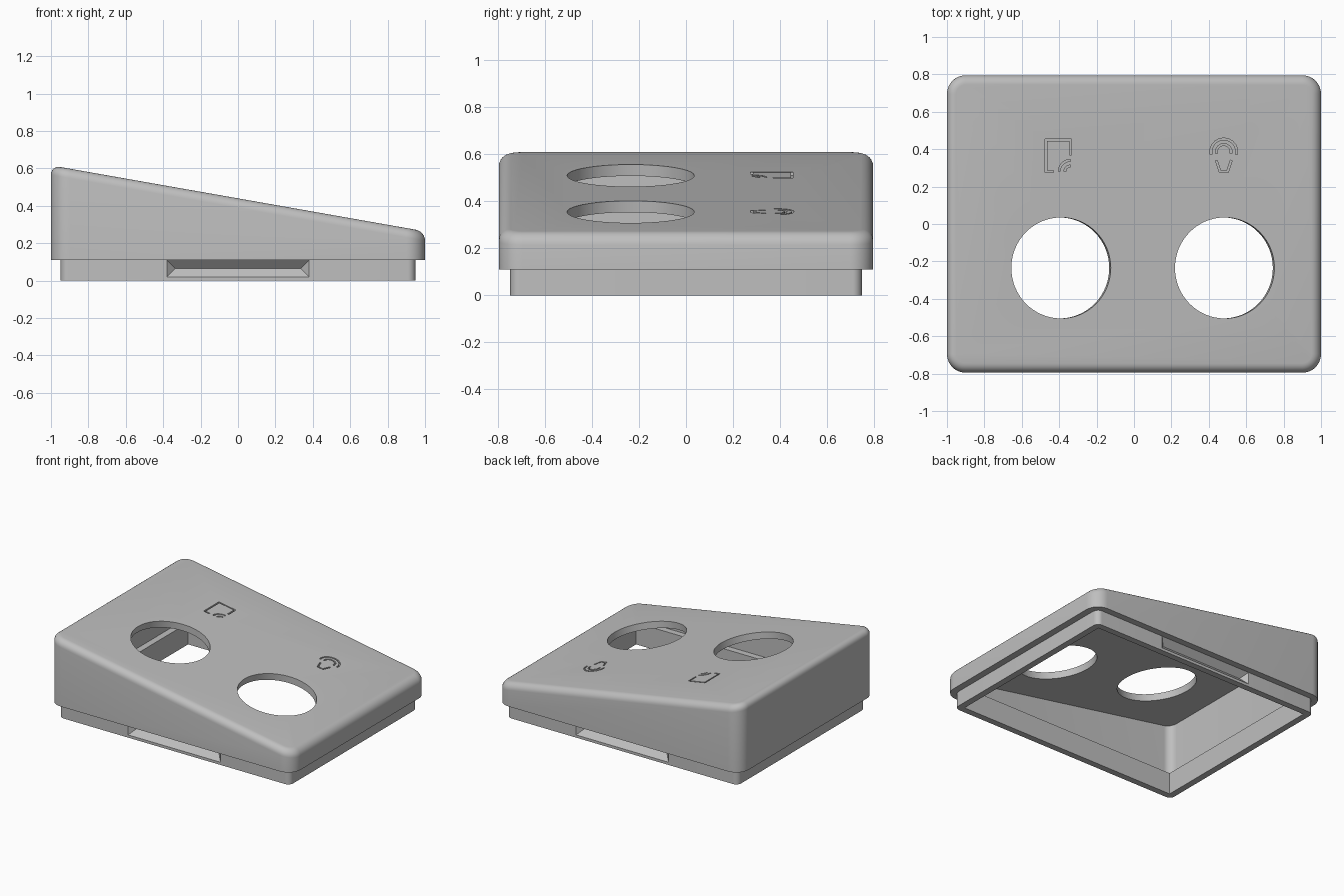
import bpy, bmesh, math
from mathutils import Vector

old = bpy.data.objects.get("Cube")
if old:
    bpy.data.objects.remove(old, do_unlink=True)

TILT = math.radians(10)

grey = bpy.data.materials.new("light grey plastic")
grey.use_nodes = True
COLOUR = (0.52, 0.52, 0.52, 1)
grey.diffuse_color = COLOUR
grey.node_tree.nodes["Principled BSDF"].inputs["Base Color"].default_value = COLOUR


def slope(x):
    """Height of the tilted top panel at x."""
    return 0.44 - math.tan(TILT) * x


def make(name, bm):
    bmesh.ops.recalc_face_normals(bm, faces=bm.faces)
    mesh = bpy.data.meshes.new(name)
    bm.to_mesh(mesh)
    bm.free()
    mesh.materials.append(grey)
    obj = bpy.data.objects.new(name, mesh)
    bpy.context.collection.objects.link(obj)
    return obj


def prism(name, outline, low, high, round_top=0):
    """Close an outline between two height functions, optionally rounding the top rim."""
    bm = bmesh.new()
    base = [bm.verts.new((x, y, low(x))) for x, y in outline]
    top = [bm.verts.new((x, y, high(x))) for x, y in outline]
    bm.faces.new(base)
    cap = bm.faces.new(top)
    n = len(outline)
    for i in range(n):
        j = (i + 1) % n
        bm.faces.new((base[i], base[j], top[j], top[i]))
    if round_top:
        bmesh.ops.recalc_face_normals(bm, faces=bm.faces)
        bmesh.ops.bevel(bm, geom=list(cap.edges), offset=round_top, segments=6,
                        profile=0.5, affect='EDGES', clamp_overlap=True)
    return make(name, bm)


def arc(cx, cy, r, start, end, steps=10):
    angles = [math.radians(start + (end - start) * i / steps) for i in range(steps + 1)]
    return [(cx + r * math.cos(a), cy + r * math.sin(a)) for a in angles]


def rounded_rect(hx, hy, r):
    pts = []
    for k, (sx, sy) in enumerate(((1, 1), (-1, 1), (-1, -1), (1, -1))):
        pts += arc(sx * (hx - r), sy * (hy - r), r, 90 * k, 90 * k + 90)
    return pts


def ribbon(path, width=0.01):
    """Outline of a thin stroke along a path."""
    p = [Vector(q) for q in path]
    left, right = [], []
    for i, q in enumerate(p):
        a = (q - p[i - 1]).normalized() if i else (p[1] - q).normalized()
        b = (p[i + 1] - q).normalized() if i < len(p) - 1 else a
        t = (a + b).normalized()
        side = Vector((-t.y, t.x)) * (width / 2 / max(t.dot(a), 0.3))
        left.append(tuple(q + side))
        right.append(tuple(q - side))
    return left + right[::-1]


def cut(target, cutter):
    mod = target.modifiers.new("cut", 'BOOLEAN')
    mod.operation = 'DIFFERENCE'
    mod.solver = 'EXACT'
    mod.object = cutter
    bpy.context.view_layer.objects.active = target
    bpy.ops.object.modifier_apply(modifier=mod.name)
    bpy.data.objects.remove(cutter, do_unlink=True)


# Hollow sloping cover
cover = prism("sloping_cover", rounded_rect(1, 0.795, 0.1), lambda x: 0.11, slope, 0.05)
cut(cover, prism("cavity", rounded_rect(0.95, 0.747, 0.06),
                 lambda x: 0, lambda x: slope(x) - 0.05))

# Two round openings square to the top panel
for x in (-0.39, 0.485):
    bm = bmesh.new()
    bmesh.ops.create_cone(bm, cap_ends=True, segments=64, radius1=0.27, radius2=0.27, depth=0.2)
    hole = make("hole", bm)
    hole.location = (x, -0.235, slope(x))
    hole.rotation_euler = (0, TILT, 0)
    bpy.context.view_layer.update()
    cut(cover, hole)

# Engraved screen symbol and signal symbol
strokes = [
    [(-0.34, 0.37), (-0.34, 0.45), (-0.47, 0.45), (-0.47, 0.28), (-0.43, 0.28)],
    arc(-0.34, 0.28, 0.03, 90, 180),
    arc(-0.34, 0.28, 0.06, 90, 180),
    arc(0.48, 0.385, 0.07, -10, 190),
    arc(0.48, 0.385, 0.04, -10, 190),
    [(0.44, 0.34), (0.46, 0.28), (0.5, 0.28), (0.52, 0.34)],
]
for path in strokes:
    cut(cover, prism("stroke", ribbon(path), lambda x: slope(x) - 0.015,
                     lambda x: slope(x) + 0.02))

# Inset lip that plugs into a base
lip = prism("inset_lip", rounded_rect(0.948, 0.747, 0.04), lambda x: 0, lambda x: 0.16)
cut(lip, prism("lip_opening", [(0.9, 0.7), (-0.9, 0.7), (-0.9, -0.7), (0.9, -0.7)],
               lambda x: -0.1, lambda x: 0.3))

# V-shaped snap grooves, front and back
for s in (-1, 1):
    bm = bmesh.new()
    outer = [bm.verts.new((x, s * 0.747, z))
             for x, z in ((-0.38, 0.02), (0.38, 0.02), (0.38, 0.11), (-0.38, 0.11))]
    front = [bm.verts.new((v.co.x, s * 0.78, v.co.z)) for v in outer]
    ridge = [bm.verts.new((x, s * 0.704, 0.065)) for x in (-0.335, 0.335)]
    bm.faces.new(front)
    for i in range(4):
        j = (i + 1) % 4
        bm.faces.new((front[i], front[j], outer[j], outer[i]))
    bm.faces.new((outer[0], outer[1], ridge[1], ridge[0]))
    bm.faces.new((outer[2], outer[3], ridge[0], ridge[1]))
    bm.faces.new((outer[1], outer[2], ridge[1]))
    bm.faces.new((outer[3], outer[0], ridge[0]))
    cut(lip, make("groove", bm))

# Smooth the rounded edges, keep corners crisp
for obj in (cover, lip):
    bpy.ops.object.select_all(action='DESELECT')
    obj.select_set(True)
    bpy.context.view_layer.objects.active = obj
    bpy.ops.object.shade_smooth_by_angle(angle=math.radians(30))
